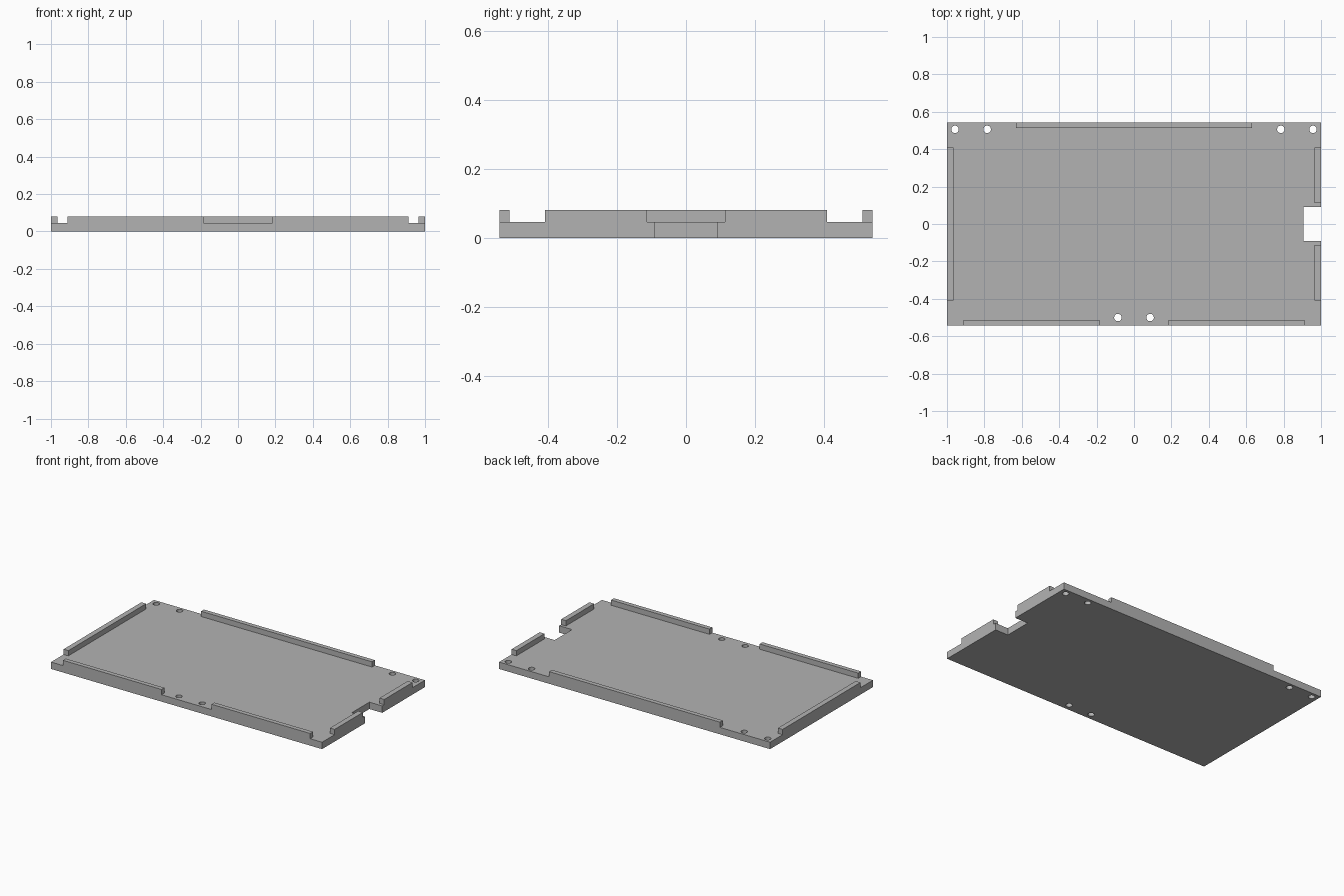
import bpy
import bmesh
from mathutils import Matrix, Vector

cube = bpy.data.objects.get("Cube")
if cube:
    bpy.data.objects.remove(cube, do_unlink=True)

HALF_X, HALF_Y = 1.0, 0.542
BASE, TOP = 0.046, 0.081

grey = bpy.data.materials.new("grey")
grey.use_nodes = True
grey.diffuse_color = (0.45, 0.45, 0.45, 1)
grey.node_tree.nodes["Principled BSDF"].inputs["Base Color"].default_value = grey.diffuse_color


def finish(name, bm):
    mesh = bpy.data.meshes.new(name)
    bm.to_mesh(mesh)
    bm.free()
    mesh.materials.append(grey)
    obj = bpy.data.objects.new(name, mesh)
    bpy.context.scene.collection.objects.link(obj)
    return obj


def box(name, x0, x1, y0, y1, z0, z1):
    bm = bmesh.new()
    size = Vector((x1 - x0, y1 - y0, z1 - z0))
    centre = Vector((x0 + x1, y0 + y1, z0 + z1)) / 2
    bmesh.ops.create_cube(bm, size=1, matrix=Matrix.Translation(centre) @ Matrix.Diagonal(size).to_4x4())
    return finish(name, bm)


def pin(name, x, y):
    bm = bmesh.new()
    bmesh.ops.create_cone(bm, cap_ends=True, segments=32, radius1=0.02, radius2=0.02,
                          depth=0.4, matrix=Matrix.Translation((x, y, 0)))
    return finish(name, bm)


tray = box("tray", -HALF_X, HALF_X, -HALF_Y, HALF_Y, 0, BASE)
helpers = []


def combine(helper, operation):
    mod = tray.modifiers.new(helper.name, "BOOLEAN")
    mod.operation, mod.solver, mod.object = operation, "EXACT", helper
    helper.hide_render = True
    helpers.append(helper)


# Raised rim sections, flush with the outer edges
IN_X, IN_Y = HALF_X - 0.035, HALF_Y - 0.03
rims = {
    "back_rim": (-0.63, 0.63, IN_Y, HALF_Y),
    "front_right_rim": (-0.912, -0.185, -HALF_Y, -IN_Y),
    "front_left_rim": (0.185, 0.912, -HALF_Y, -IN_Y),
    "right_rim": (-HALF_X, -IN_X, -0.41, 0.41),
    "left_front_rim": (IN_X, HALF_X, -0.41, -0.113),
    "left_back_rim": (IN_X, HALF_X, 0.113, 0.41),
}
for name, span in rims.items():
    combine(box(name, *span, BASE / 2, TOP), "UNION")

# Connector notch in the left edge
combine(box("notch_cutter", 0.905, 1.2, -0.092, 0.092, -0.2, 0.2), "DIFFERENCE")

# Mounting holes, mirrored in x
for side in (-1, 1):
    for x, y in ((0.957, 0.506), (0.785, 0.506), (0.086, -0.5)):
        combine(pin("hole_cutter", side * x, y), "DIFFERENCE")

# Bake the cuts into the tray and discard the helpers
graph = bpy.context.evaluated_depsgraph_get()
baked = bpy.data.meshes.new_from_object(tray.evaluated_get(graph))
tray.modifiers.clear()
tray.data = baked
for helper in helpers:
    bpy.data.objects.remove(helper, do_unlink=True)

# Merge coplanar faces and round the shading of the holes
bm = bmesh.new()
bm.from_mesh(baked)
bmesh.ops.remove_doubles(bm, verts=bm.verts, dist=0.0001)
bmesh.ops.dissolve_limit(bm, angle_limit=0.01, verts=bm.verts, edges=bm.edges)
bm.to_mesh(baked)
bm.free()
bpy.context.view_layer.objects.active = tray
tray.select_set(True)
bpy.ops.object.shade_smooth_by_angle()
